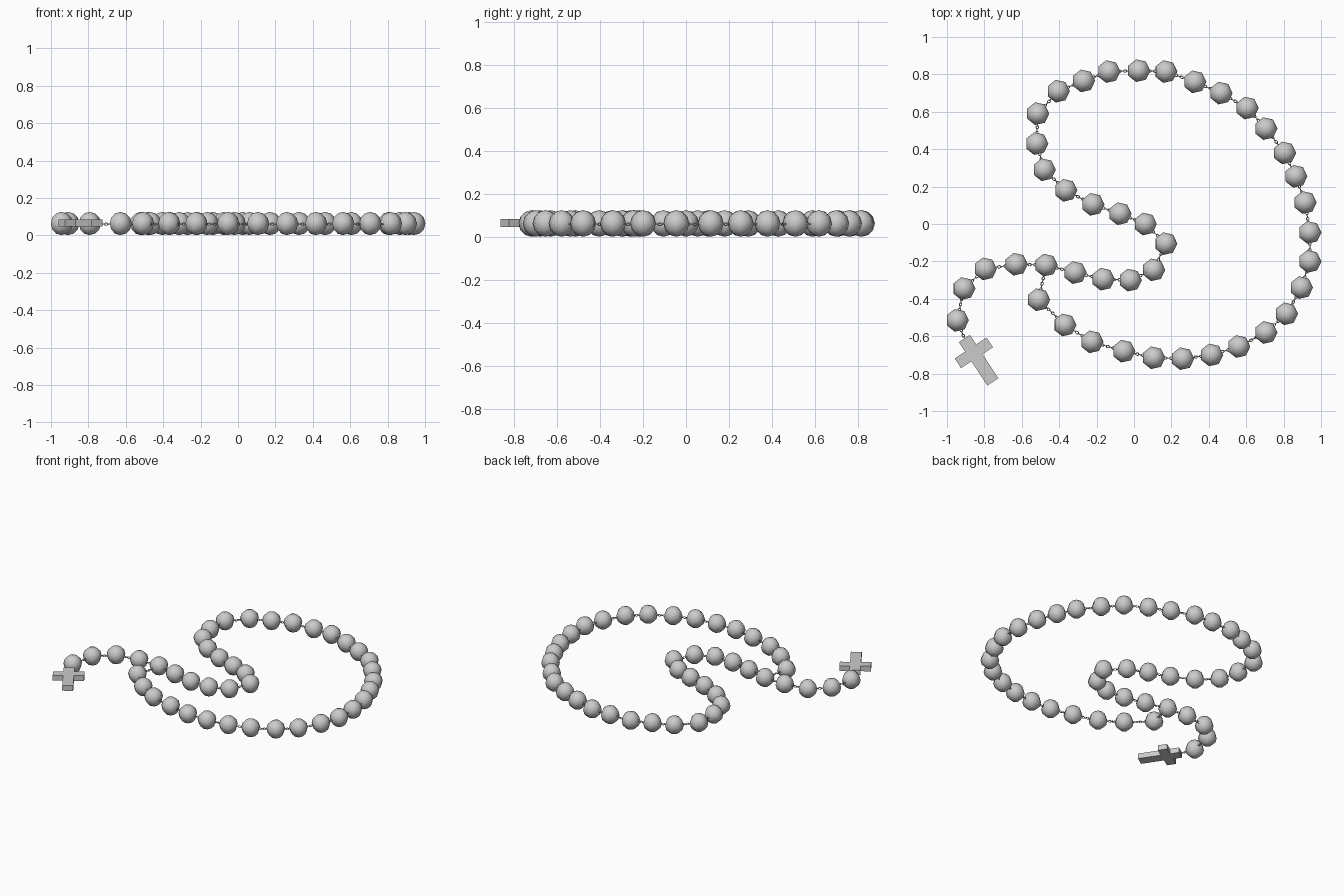
import bpy, bmesh, math
from mathutils import Vector, Matrix

if "Cube" in bpy.data.objects:
    bpy.data.objects.remove(bpy.data.objects["Cube"])

Z = 0.063      # height of the bead centres
R = 0.062      # bead radius

# bead centres around the loop (x, y); the first is the junction bead
LOOP = [(-.47, -.22), (-.315, -.26), (-.165, -.295), (-.02, -.30), (.105, -.245),
        (.17, -.105), (.06, 0), (-.075, .055), (-.22, .105), (-.365, .18),
        (-.48, .29), (-.52, .43), (-.515, .59), (-.405, .71), (-.27, .765),
        (-.135, .815), (.025, .82), (.17, .815), (.325, .76), (.465, .70),
        (.605, .62), (.705, .51), (.805, .38), (.865, .255), (.915, .115),
        (.94, -.045), (.94, -.20), (.895, -.34), (.815, -.48), (.705, -.58),
        (.56, -.655), (.415, -.70), (.26, -.72), (.105, -.715), (-.055, -.68),
        (-.225, -.63), (-.37, -.54), (-.51, -.405)]
# beads of the tail that leads to the cross
TAIL = [(-.63, -.215), (-.795, -.24), (-.91, -.345), (-.945, -.515)]
CROSS_TOP = Vector((-.907, -.612, 0))
CROSS_DIR = Vector((.548, -.836, 0)).normalized()


def finish(bm, name, smooth=False):
    bmesh.ops.recalc_face_normals(bm, faces=bm.faces)
    for f in bm.faces:
        f.smooth = smooth
    me = bpy.data.meshes.new(name)
    bm.to_mesh(me)
    bm.free()
    ob = bpy.data.objects.new(name, me)
    bpy.context.collection.objects.link(ob)
    return ob


def add_beads(name, pts):
    bm = bmesh.new()
    for x, y in pts:
        m = Matrix.Translation((x, y, Z)) @ Matrix.Rotation(-math.pi / 2, 4, 'Z')
        bmesh.ops.create_uvsphere(bm, u_segments=7, v_segments=6, radius=R, matrix=m)
    return finish(bm, name, True)


def add_link(bm, centre, direction, length, upright):
    """One oval chain link, lying flat or standing on edge."""
    side = Vector((-direction.y, direction.x, 0))
    up = Vector((0, 0, 1))
    if upright:
        side, up = up, side
    nu, nv, wire, half_w = 10, 4, .0025, .0065
    rings = []
    for i in range(nu):
        a = math.tau * i / nu
        c, s = math.cos(a), math.sin(a)
        p = centre + direction * (c * (length / 2 - wire)) + side * (s * half_w)
        out = direction * c + side * s
        rings.append([bm.verts.new(p + out * (wire * math.cos(math.tau * j / nv))
                                   + up * (wire * math.sin(math.tau * j / nv)))
                      for j in range(nv)])
    for i in range(nu):
        a, b = rings[i], rings[(i + 1) % nu]
        for j in range(nv):
            k = (j + 1) % nv
            bm.faces.new((a[j], b[j], b[k], a[k]))


def add_chain(name, spans):
    """Fill the gap of each span (start, end, trim at start, trim at end)."""
    bm = bmesh.new()
    for a, b, ta, tb in spans:
        a, b = Vector((a[0], a[1], Z - .003)), Vector((b[0], b[1], Z - .003))
        d = (b - a).normalized()
        a, b = a + d * ta, b - d * tb
        gap = (b - a).length
        n = max(2, round(gap / .016))
        pitch = gap / n
        for i in range(n):
            add_link(bm, a + d * pitch * (i + .5), d, pitch + .008, i % 2)
    return finish(bm, name, True)


# beads
add_beads("loop_beads", LOOP)
add_beads("tail_beads", TAIL)

# chain links between the beads
T = R - .012
add_chain("loop_chain", [(p, q, T, T) for p, q in zip(LOOP, LOOP[1:] + LOOP[:1])])
tail = [LOOP[0]] + TAIL
add_chain("tail_chain", [(p, q, T, T) for p, q in zip(tail, tail[1:])]
          + [(TAIL[-1], CROSS_TOP, T, -.006)])

# cross: flat outline extruded upwards
w, a, arm, mid, length = .0355, .031, .102, .092, .278
half = [(0, w), (mid - a, w), (mid - a, arm), (mid + a, arm), (mid + a, w), (length, w)]
outline = half + [(u, -v) for u, v in reversed(half)]
side = Vector((-CROSS_DIR.y, CROSS_DIR.x, 0))
bm = bmesh.new()
face = bm.faces.new([bm.verts.new(CROSS_TOP + CROSS_DIR * u + side * v + Vector((0, 0, .047)))
                     for u, v in outline])
ext = bmesh.ops.extrude_face_region(bm, geom=[face])
bmesh.ops.translate(bm, vec=(0, 0, .037),
                    verts=[v for v in ext["geom"] if isinstance(v, bmesh.types.BMVert)])
finish(bm, "cross")
